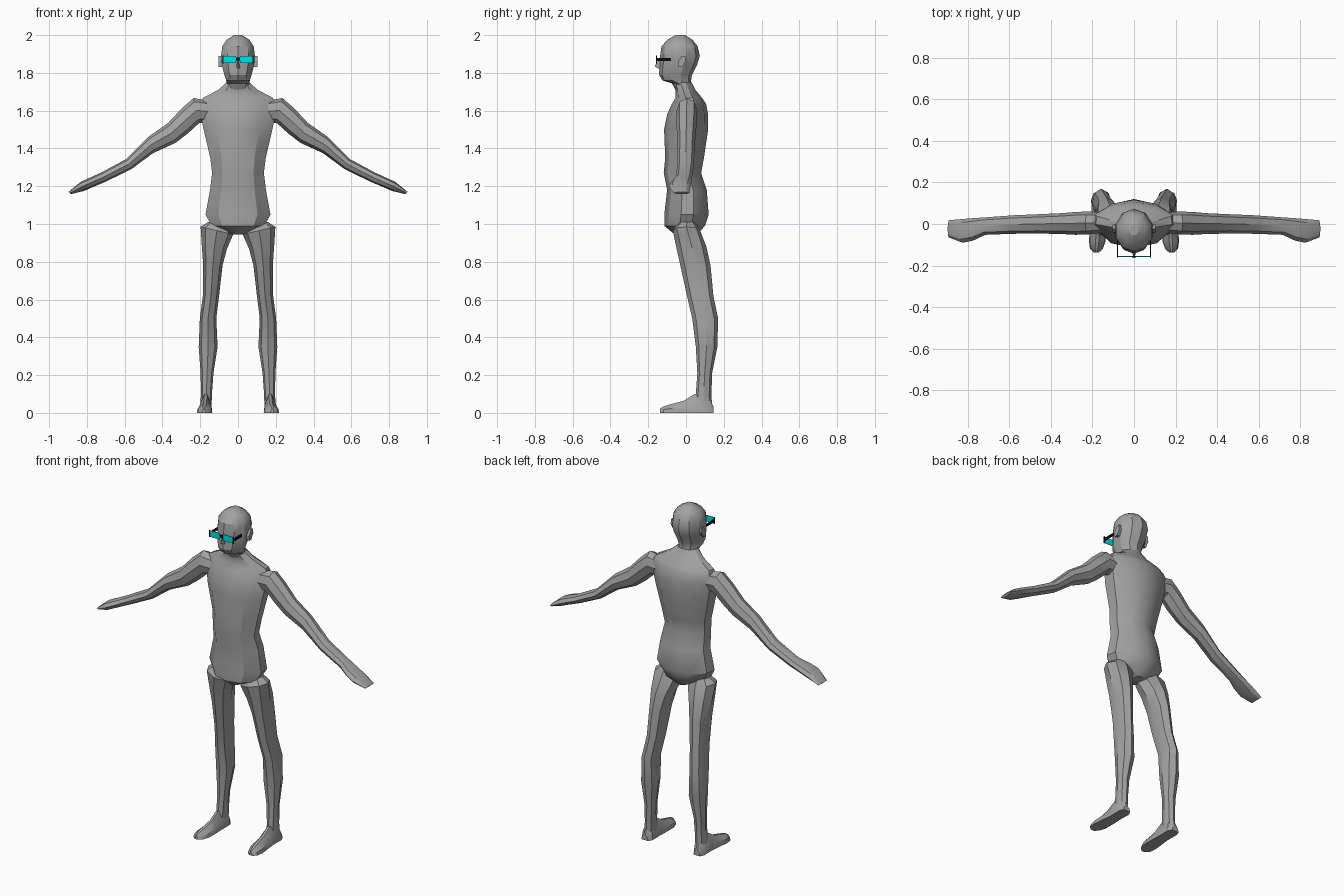
import bpy, bmesh, math
from mathutils import Vector as V


def material(name, rgb):
    m = bpy.data.materials.new(name)
    m.diffuse_color = (*rgb, 1)
    return m


GREY = material("body grey", (0.36, 0.36, 0.36))
CYAN = material("lens cyan", (0.0, 0.75, 0.8))
BLACK = material("frame black", (0.005, 0.005, 0.005))


def finish(name, bm, mat, angle=30):
    bmesh.ops.recalc_face_normals(bm, faces=bm.faces)
    me = bpy.data.meshes.new(name)
    bm.to_mesh(me)
    bm.free()
    me.materials.append(mat)
    ob = bpy.data.objects.new(name, me)
    bpy.context.collection.objects.link(ob)
    bpy.ops.object.select_all(action='DESELECT')
    ob.select_set(True)
    bpy.context.view_layer.objects.active = ob
    bpy.ops.object.shade_smooth_by_angle(angle=math.radians(angle))
    return ob


def loft(name, rings, mat=GREY, side=1):
    """Skin a list of equal-length rings and cap both ends."""
    bm = bmesh.new()
    vs = [[bm.verts.new((p[0] * side, p[1], p[2])) for p in r] for r in rings]
    n = len(vs[0])
    for a, b in zip(vs, vs[1:]):
        for i in range(n):
            j = (i + 1) % n
            bm.faces.new((a[i], a[j], b[j], b[i]))
    bm.faces.new(vs[0])
    bm.faces.new(vs[-1])
    return finish(name, bm, mat)


def oval(c, u, v, n=8):
    """Ring around c with half axes u and v."""
    c, u, v = V(c), V(u), V(v)
    return [c + u * math.cos(k * math.tau / n) + v * math.sin(k * math.tau / n)
            for k in range(n)]


def box(name, lo, hi, mat):
    bm = bmesh.new()
    bmesh.ops.create_cube(bm, size=1)
    for v in bm.verts:
        v.co = [lo[i] + (v.co[i] + 0.5) * (hi[i] - lo[i]) for i in range(3)]
    return finish(name, bm, mat)


# Torso: height, half width, front y, back y
def torso_ring(z, w, f, b):
    d = b - f
    half = [(0, f), (0.6 * w, f + 0.1 * d), (w, f + 0.38 * d),
            (0.96 * w, f + 0.66 * d), (0.55 * w, b - 0.09 * d), (0, b)]
    return [(x, y, z) for x, y in half] + [(-x, y, z) for x, y in half[-2:0:-1]]


loft("torso", [torso_ring(*r) for r in [
    (0.945, 0.035, -0.06, 0.06), (0.99, 0.14, -0.115, 0.10),
    (1.05, 0.172, -0.115, 0.12), (1.18, 0.148, -0.10, 0.11),
    (1.27, 0.137, -0.118, 0.08), (1.35, 0.147, -0.11, 0.095),
    (1.50, 0.182, -0.116, 0.117), (1.58, 0.197, -0.10, 0.117),
    (1.635, 0.197, -0.075, 0.107), (1.668, 0.185, -0.055, 0.085),
    (1.71, 0.105, -0.055, 0.05), (1.75, 0.06, -0.065, 0.03)]])

# Head and neck: height, half width, front y, back y
loft("head", [oval((0, (f + b) / 2, z), (0, (f - b) / 2, 0), (w, 0, 0), 10)
              for z, w, f, b in [
    (1.70, 0.062, -0.05, 0.035), (1.745, 0.062, -0.075, 0.027),
    (1.76, 0.066, -0.125, 0.027), (1.79, 0.076, -0.143, 0.032),
    (1.84, 0.089, -0.14, 0.058), (1.89, 0.094, -0.137, 0.073),
    (1.94, 0.088, -0.13, 0.062), (1.975, 0.064, -0.10, 0.035),
    (2.0, 0.022, -0.055, -0.005)]])

# Nose: narrow bridge widening to a tip
loft("nose", [[(-w, -0.12, z), (0, t, z), (w, -0.12, z)] for z, w, t in [
    (1.88, 0.006, -0.137), (1.835, 0.014, -0.167), (1.82, 0.016, -0.14)]])

for s, label in ((1, "left"), (-1, "right")):
    # Ear
    loft(label + "_ear", [oval((x, -0.022, 1.86), (0, r, 0), (0, 0.01, 1.7 * r), 6)
                          for x, r in ((0.075, 0.018), (0.103, 0.02))], side=s)

    # Arm: upper edge x, z, lower edge x, z, front y, back y
    rings = []
    for ux, uz, lx, lz, f, b in [
            (0.14, 1.65, 0.14, 1.54, -0.04, 0.055),
            (0.235, 1.667, 0.205, 1.535, -0.05, 0.06),
            (0.30, 1.61, 0.265, 1.48, -0.052, 0.058),
            (0.37, 1.535, 0.33, 1.43, -0.048, 0.052),
            (0.47, 1.465, 0.45, 1.375, -0.046, 0.047),
            (0.59, 1.345, 0.565, 1.29, -0.047, 0.042),
            (0.725, 1.272, 0.705, 1.222, -0.052, 0.032),
            (0.785, 1.245, 0.765, 1.197, -0.08, 0.028),
            (0.835, 1.222, 0.815, 1.175, -0.09, 0.024),
            (0.897, 1.17, 0.885, 1.158, -0.065, 0.018)]:
        rings.append(oval(((ux + lx) / 2, (f + b) / 2, (uz + lz) / 2),
                          ((ux - lx) / 2, 0, (uz - lz) / 2), (0, (b - f) / 2, 0)))
    loft(label + "_arm", rings, side=s)

    # Leg: height, inner x, outer x, front y, back y, rise towards the outside
    loft(label + "_leg", [oval(((i + o) / 2, (f + b) / 2, z),
                               ((o - i) / 2, 0, t), (0, (b - f) / 2, 0))
                          for z, i, o, f, b, t in [
        (1.01, 0.06, 0.16, -0.04, 0.05, 0.0), (0.965, 0.025, 0.198, -0.07, 0.075, 0.02),
        (0.88, 0.058, 0.192, -0.052, 0.108, 0.01), (0.78, 0.082, 0.184, -0.03, 0.13, 0),
        (0.62, 0.10, 0.186, 0.005, 0.145, 0), (0.50, 0.115, 0.202, 0.033, 0.17, 0),
        (0.35, 0.108, 0.208, 0.052, 0.166, 0), (0.21, 0.13, 0.198, 0.06, 0.138, 0),
        (0.10, 0.138, 0.196, 0.052, 0.135, 0), (0.03, 0.14, 0.20, 0.04, 0.138, 0)]],
         side=s)

    # Foot: y, inner x, outer x, top height, from heel to toe
    loft(label + "_foot", [[(i, y, 0), (o, y, 0), (o - 0.004, y, 0.5 * h),
                            (0.6 * o + 0.4 * i, y, h), (0.4 * o + 0.6 * i, y, h),
                            (i + 0.004, y, 0.5 * h)]
                           for y, i, o, h in [
        (0.145, 0.15, 0.195, 0.035), (0.12, 0.137, 0.205, 0.09),
        (0.045, 0.138, 0.204, 0.10), (-0.01, 0.136, 0.21, 0.065),
        (-0.08, 0.136, 0.217, 0.046), (-0.12, 0.15, 0.212, 0.034),
        (-0.138, 0.17, 0.192, 0.022)]], side=s)

    # Glasses: lens plate and temple bar on each side
    x0, x1 = sorted((s * 0.01, s * 0.079))
    box(label + "_lens", (x0, -0.158, 1.852), (x1, -0.155, 1.89), CYAN)
    x0, x1 = sorted((s * 0.077, s * 0.081))
    box(label + "_temple", (x0, -0.158, 1.863), (x1, -0.08, 1.88), BLACK)
    box(label + "_lens_edge", (x0, -0.16, 1.85), (x1, -0.154, 1.892), BLACK)

# Bridge between the lenses
box("bridge", (-0.01, -0.16, 1.866), (0.01, -0.154, 1.882), BLACK)
